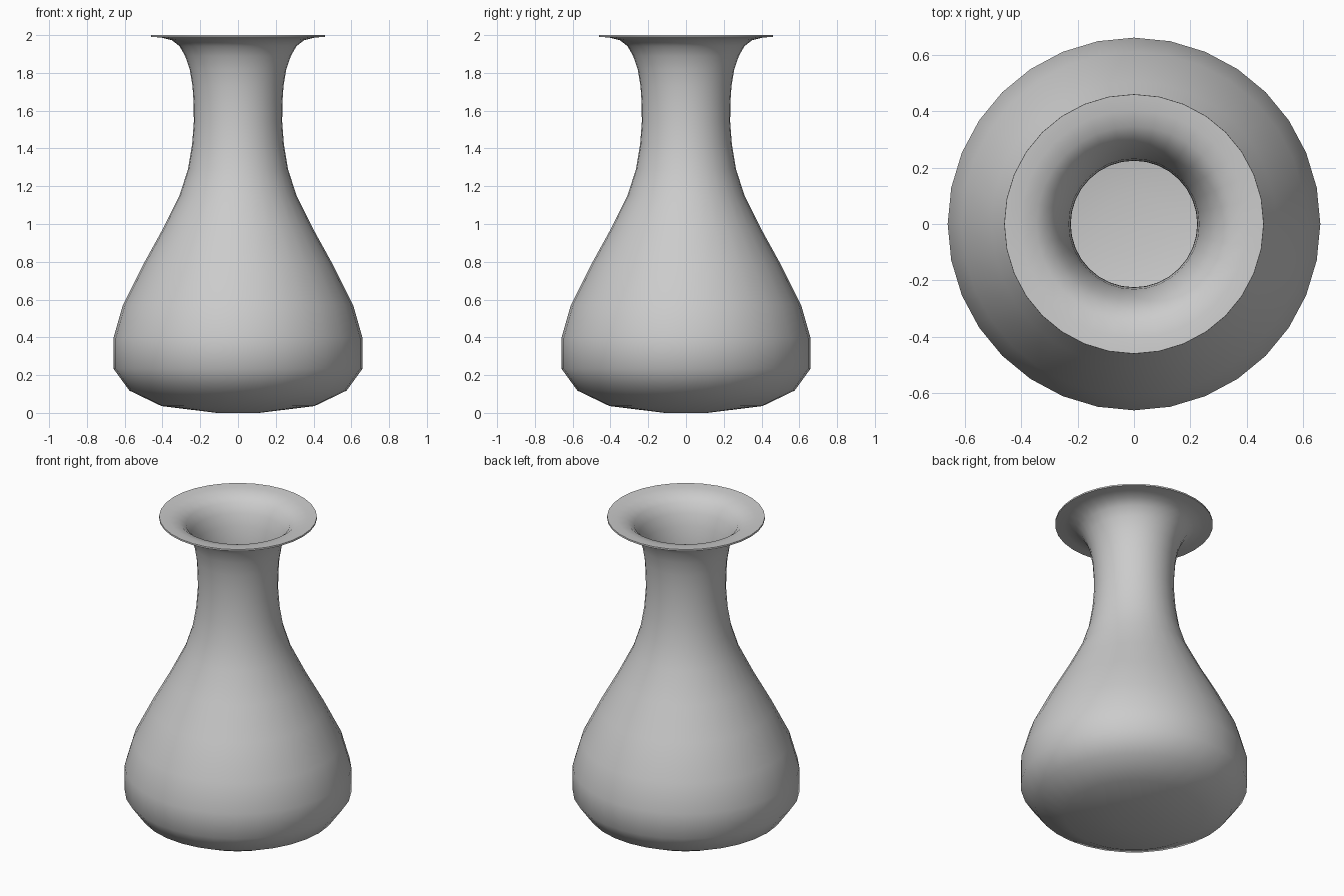
import bpy, bmesh
from math import sin, cos, pi, radians

if "Cube" in bpy.data.objects:
    bpy.data.objects.remove(bpy.data.objects["Cube"])

SIDES = 32
# Outer profile: (radius, height) from the base up to the flared lip
PROFILE = [(0.113, 0.0), (0.405, 0.036), (0.575, 0.118), (0.66, 0.235),
           (0.66, 0.395), (0.61, 0.57), (0.505, 0.78), (0.40, 0.97),
           (0.31, 1.15), (0.265, 1.29), (0.243, 1.42), (0.234, 1.54),
           (0.235, 1.64), (0.241, 1.73), (0.256, 1.82), (0.28, 1.89),
           (0.31, 1.942), (0.35, 1.973), (0.405, 1.987), (0.46, 1.991)]

# Lathe the profile into rings of quads, closed at the base
bm = bmesh.new()
rings = []
for r, z in PROFILE:
    rings.append([bm.verts.new((r * cos(2 * pi * i / SIDES), r * sin(2 * pi * i / SIDES), z))
                  for i in range(SIDES)])
for low, high in zip(rings, rings[1:]):
    for i in range(SIDES):
        j = (i + 1) % SIDES
        bm.faces.new((low[i], low[j], high[j], high[i]))
bm.faces.new(rings[0][::-1])
mesh = bpy.data.meshes.new("vase")
bm.to_mesh(mesh)
bm.free()

vase = bpy.data.objects.new("vase", mesh)
bpy.context.collection.objects.link(vase)
bpy.context.view_layer.objects.active = vase
vase.select_set(True)

# Thin wall grown inwards, so the outer silhouette stays put
wall = vase.modifiers.new("wall", 'SOLIDIFY')
wall.thickness = 0.01
wall.offset = -1
bpy.ops.object.modifier_apply(modifier=wall.name)

# Smooth body with a crisp lip
bpy.ops.object.shade_smooth_by_angle(angle=radians(50))
